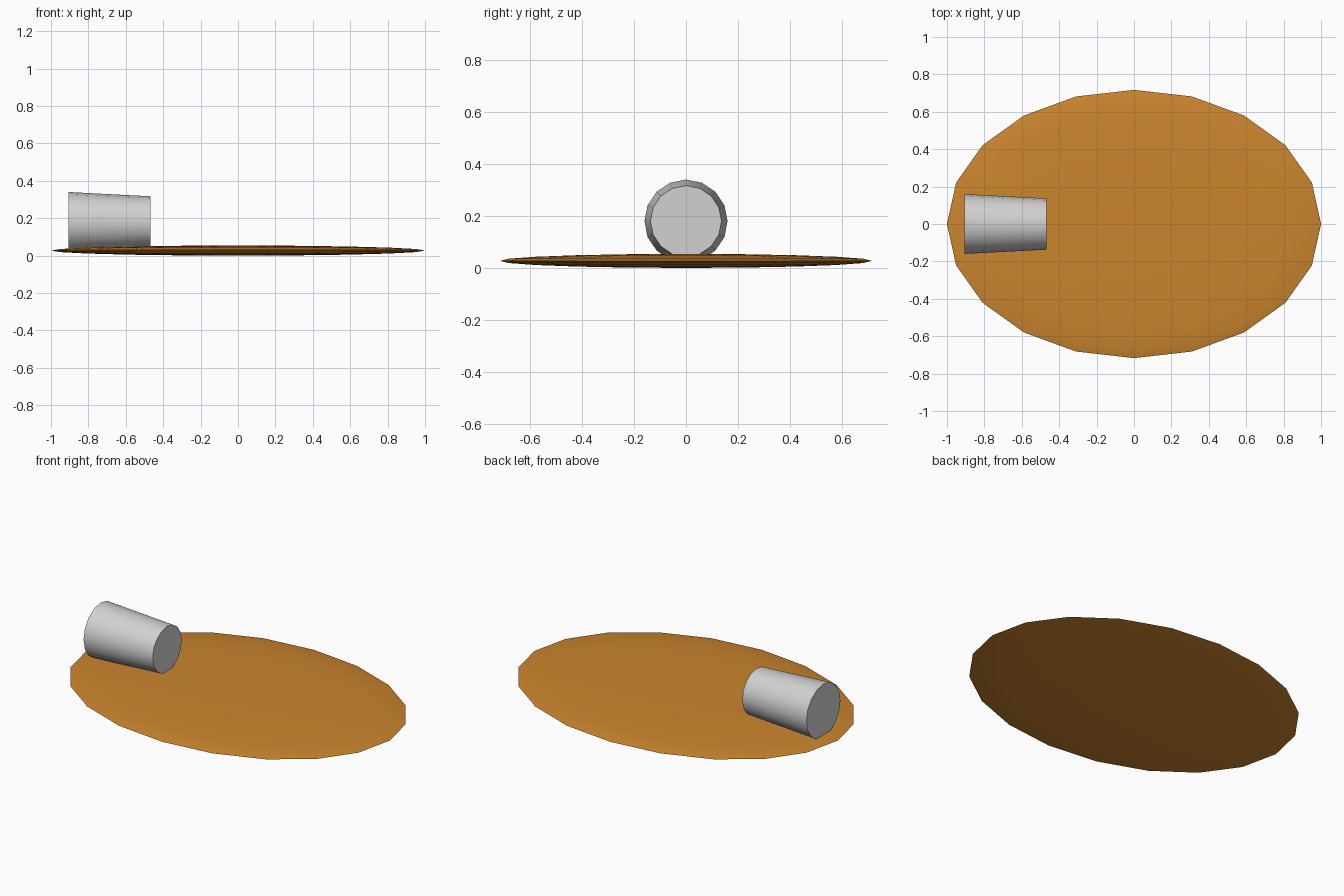
import bpy
import math

cube = bpy.data.objects.get("Cube")
if cube:
    bpy.data.objects.remove(cube, do_unlink=True)


def make_material(name, rgb):
    mat = bpy.data.materials.new(name)
    mat.use_nodes = True
    mat.diffuse_color = (*rgb, 1)
    mat.node_tree.nodes["Principled BSDF"].inputs["Base Color"].default_value = (*rgb, 1)
    return mat


def finish(name, mat, angle):
    obj = bpy.context.object
    obj.name = name
    obj.data.materials.append(mat)
    bpy.ops.object.transform_apply(location=False, rotation=True, scale=True)
    bpy.ops.object.shade_smooth_by_angle(angle=math.radians(angle))
    return obj


orange = make_material("orange brown", (0.60, 0.235, 0.027))
grey = make_material("light grey", (0.64, 0.64, 0.64))

# Thin oval base: a flattened sphere with a 20-sided outline
bpy.ops.mesh.primitive_uv_sphere_add(segments=20, ring_count=10, radius=1,
                                     location=(0, 0, 0.027))
bpy.context.object.scale = (1, 0.717, 0.027)
finish("oval_base", orange, 15)

# Tapered drum lying along x, wide end towards the rim
bpy.ops.mesh.primitive_cone_add(vertices=16, radius1=0.16, radius2=0.137, depth=0.44,
                                location=(-0.687, 0, 0.18),
                                rotation=(0, math.pi / 2, 0))
finish("tapered_drum", grey, 40)
